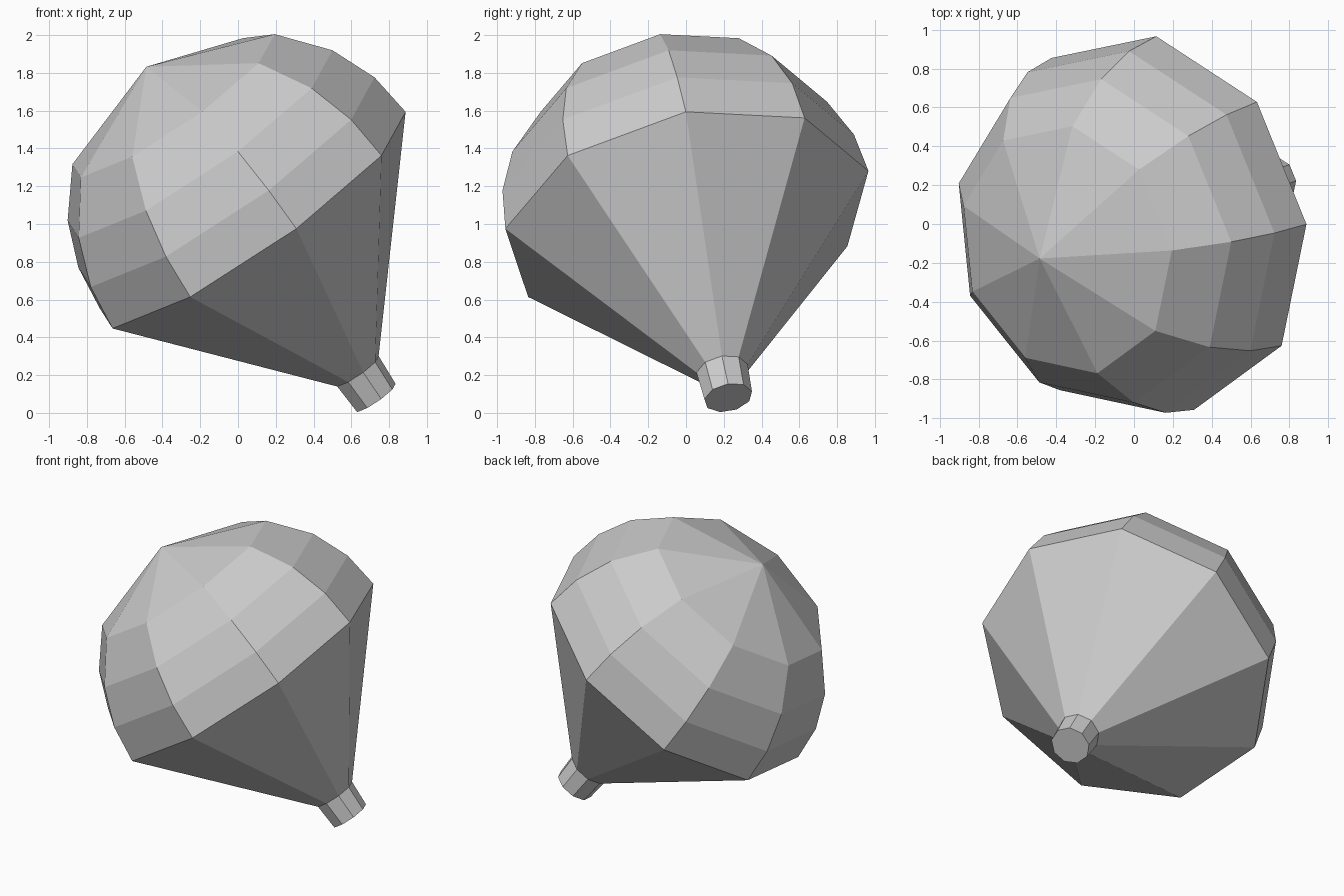
import bpy, bmesh, math
from mathutils import Vector

if "Cube" in bpy.data.objects:
    bpy.data.objects.remove(bpy.data.objects["Cube"])

SIDES, R = 9, 0.993
centre = Vector((0.07, 0.006, 1.03))            # middle of the rim
axis = Vector((-0.559, -0.185, 0.808)).normalized()
# first column of the rim points at this corner
u = Vector((0.89, 0.0, 1.59)) - centre
u = (u - axis * u.dot(axis)).normalized()
v = axis.cross(u)


def lathe(name, profile, tip=None, cap=False):
    """Spin (radius, height) points about the tilted axis."""
    bm = bmesh.new()
    rings = []
    for r, h in profile:
        ring = []
        for i in range(SIDES):
            a = math.tau * i / SIDES
            ring.append(bm.verts.new(centre + axis * h + (u * math.cos(a) + v * math.sin(a)) * r))
        rings.append(ring)
    for lo, hi in zip(rings, rings[1:]):
        for i in range(SIDES):
            j = (i + 1) % SIDES
            bm.faces.new((lo[i], lo[j], hi[j], hi[i]))
    if tip is not None:
        top = bm.verts.new(centre + axis * tip)
        for i in range(SIDES):
            bm.faces.new((rings[-1][i], rings[-1][(i + 1) % SIDES], top))
    if cap:
        bm.faces.new(rings[0][::-1])
    mesh = bpy.data.meshes.new(name)
    bm.to_mesh(mesh)
    bm.free()
    ob = bpy.data.objects.new(name, mesh)
    bpy.context.collection.objects.link(ob)
    return ob


# domed crown: hemisphere rings at equal heights
dome = [(R * math.sqrt(1 - (k / 4) ** 2), R * k / 4) for k in range(4)]
lathe("balloon_dome", dome, tip=R)

# tapering skirt down to the neck
lathe("balloon_cone", [(0.14, -1.0), (R, 0.0)])

# short neck
lathe("balloon_neck", [(0.13, -1.175), (0.14, -1.0)], cap=True)
